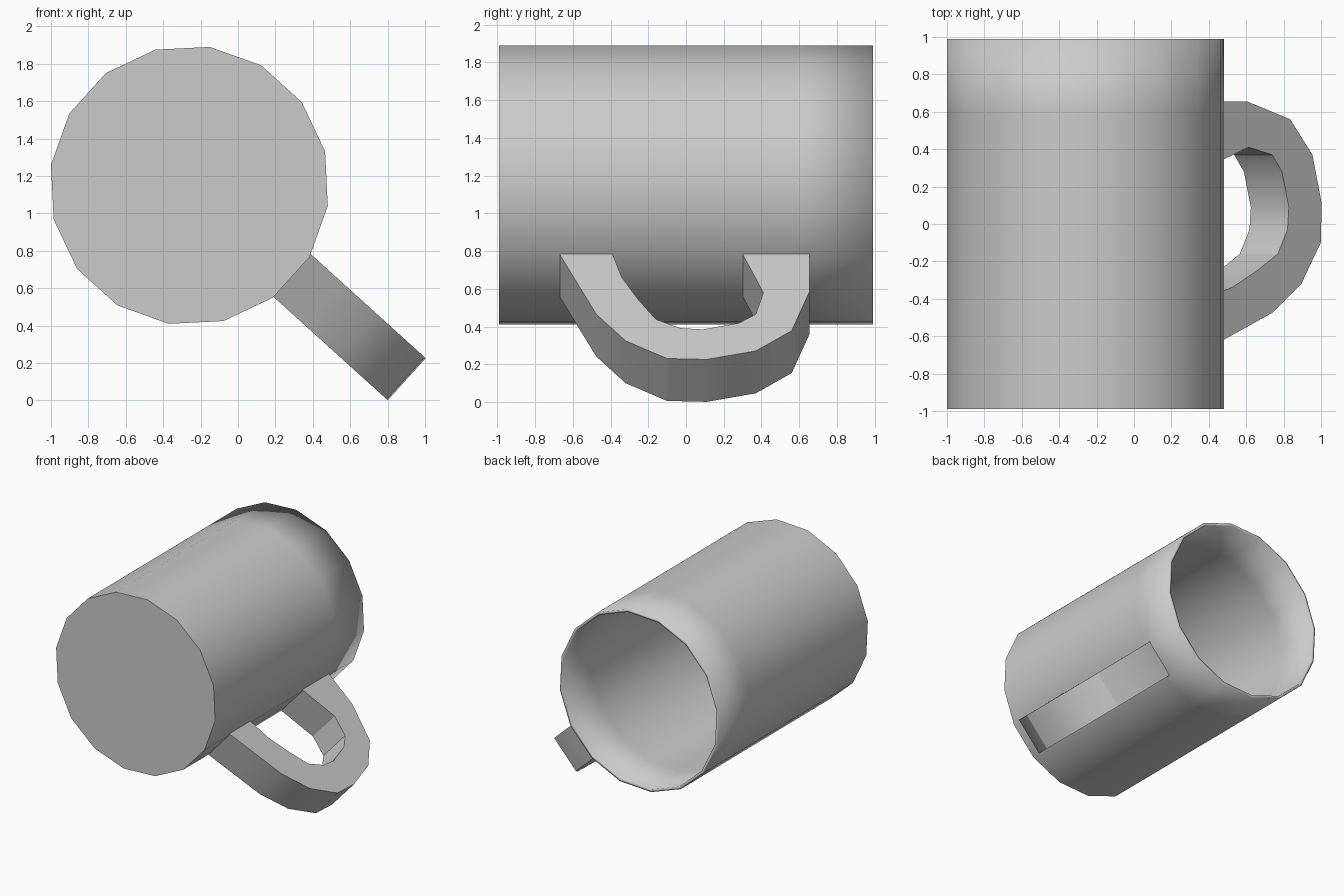
import bpy, bmesh, math
from mathutils import Vector

if "Cube" in bpy.data.objects:
    bpy.data.objects.remove(bpy.data.objects["Cube"])

CENTRE = Vector((-0.26, 0, 1.15))   # mug axis runs along y
SIDES, RADIUS, HALF = 16, 0.748, 0.99
TURN = math.radians(-42.15)         # direction of the handle


def finish(bm, name):
    bmesh.ops.recalc_face_normals(bm, faces=bm.faces)
    mesh = bpy.data.meshes.new(name)
    bm.to_mesh(mesh)
    bm.free()
    obj = bpy.data.objects.new(name, mesh)
    bpy.context.collection.objects.link(obj)
    return obj


# Mug body: one thin-walled 16-sided shell, closed at the front, open at the back
bm = bmesh.new()
profile = [(RADIUS, -HALF), (RADIUS, 0.6), (RADIUS, HALF),
           (RADIUS - 0.022, HALF), (RADIUS - 0.022, 0.6), (RADIUS - 0.022, -0.95)]
rings = []
for r, y in profile:
    ring = []
    for i in range(SIDES):
        a = TURN + (i + 0.5) * math.tau / SIDES
        ring.append(bm.verts.new(CENTRE + Vector((r * math.cos(a), y, r * math.sin(a)))))
    rings.append(ring)
for a, b in zip(rings, rings[1:]):
    for i in range(SIDES):
        j = (i + 1) % SIDES
        bm.faces.new((a[i], a[j], b[j], b[i]))
caps = [bm.faces.new(rings[0]), bm.faces.new(rings[-1])]
for f in bm.faces:
    f.smooth = True
for cap in caps:
    for e in cap.edges:
        e.smooth = False
finish(bm, "mug_body")

# Handle: rectangular section following an outer and an inner outline (y, distance from axis)
outer = [(0.655, 0.725), (0.655, 1.02), (0.56, 1.33), (0.37, 1.49), (0.11, 1.557),
         (-0.10, 1.55), (-0.32, 1.41), (-0.475, 1.2), (-0.57, 0.97), (-0.67, 0.725)]
inner = [(0.30, 0.725), (0.41, 1.03), (0.37, 1.20), (0.28, 1.27), (0.09, 1.32),
         (-0.03, 1.31), (-0.16, 1.24), (-0.25, 1.09), (-0.34, 0.91), (-0.39, 0.725)]
out_dir = Vector((math.cos(TURN), 0, math.sin(TURN)))
side_dir = Vector((-math.sin(TURN), 0, math.cos(TURN)))
bm = bmesh.new()


def corner(point, side):
    y, r = point
    return bm.verts.new(CENTRE + out_dir * r + side_dir * side + Vector((0, y, 0)))


sections = [[corner(o, -0.14), corner(o, 0.163), corner(i, 0.163), corner(i, -0.14)]
            for o, i in zip(outer, inner)]
for a, b in zip(sections, sections[1:]):
    for i in range(4):
        j = (i + 1) % 4
        bm.faces.new((a[i], a[j], b[j], b[i]))
bm.faces.new(sections[0])
bm.faces.new(sections[-1])
handle = finish(bm, "handle")
bpy.context.view_layer.objects.active = handle
handle.select_set(True)
bpy.ops.object.shade_smooth_by_angle(angle=math.radians(30))
